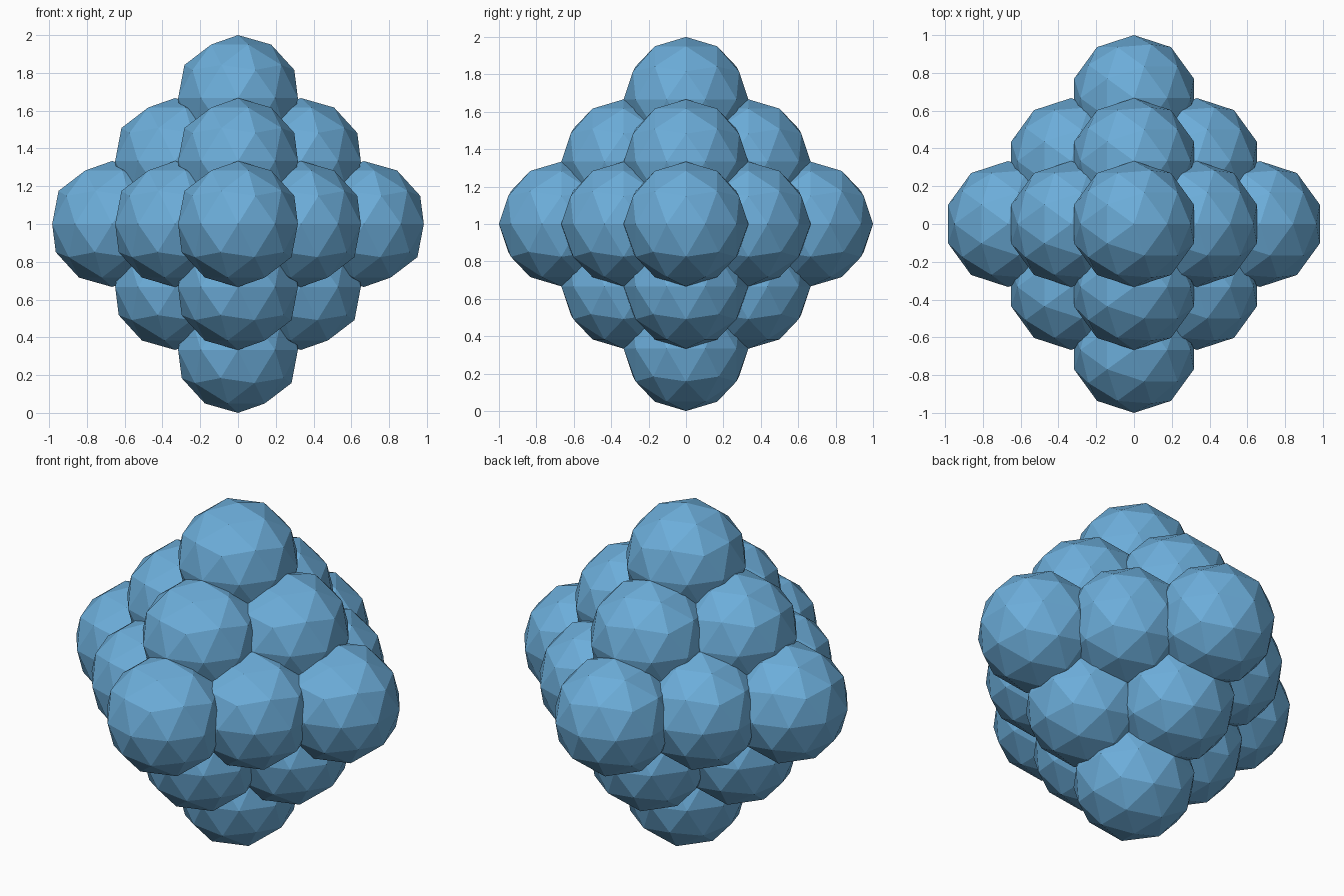
import bpy

if "Cube" in bpy.data.objects:
    bpy.data.objects.remove(bpy.data.objects["Cube"])

R = 1 / 3      # ball radius, also the lattice spacing
N = 2          # lattice steps from centre to each tip

# Octahedral shell of faceted balls on a cubic lattice
steps = range(-N, N + 1)
cells = [(i, j, k) for k in steps for j in steps for i in steps
         if abs(i) + abs(j) + abs(k) == N]

# Blue finish
blue = bpy.data.materials.new("blue")
blue.diffuse_color = (0.15, 0.42, 0.70, 1)
blue.use_nodes = True
blue.node_tree.nodes["Principled BSDF"].inputs["Base Color"].default_value = blue.diffuse_color

# One shared low-poly ball, repeated at each cell
bpy.ops.mesh.primitive_ico_sphere_add(subdivisions=2, radius=R)
first = bpy.context.object
first.data.materials.append(blue)
for n, (i, j, k) in enumerate(cells):
    ball = first if n == 0 else first.copy()
    if n:
        bpy.context.collection.objects.link(ball)
    ball.name = f"ball_{n + 1:02d}"
    ball.location = (i * R, j * R, 1 + k * R)
